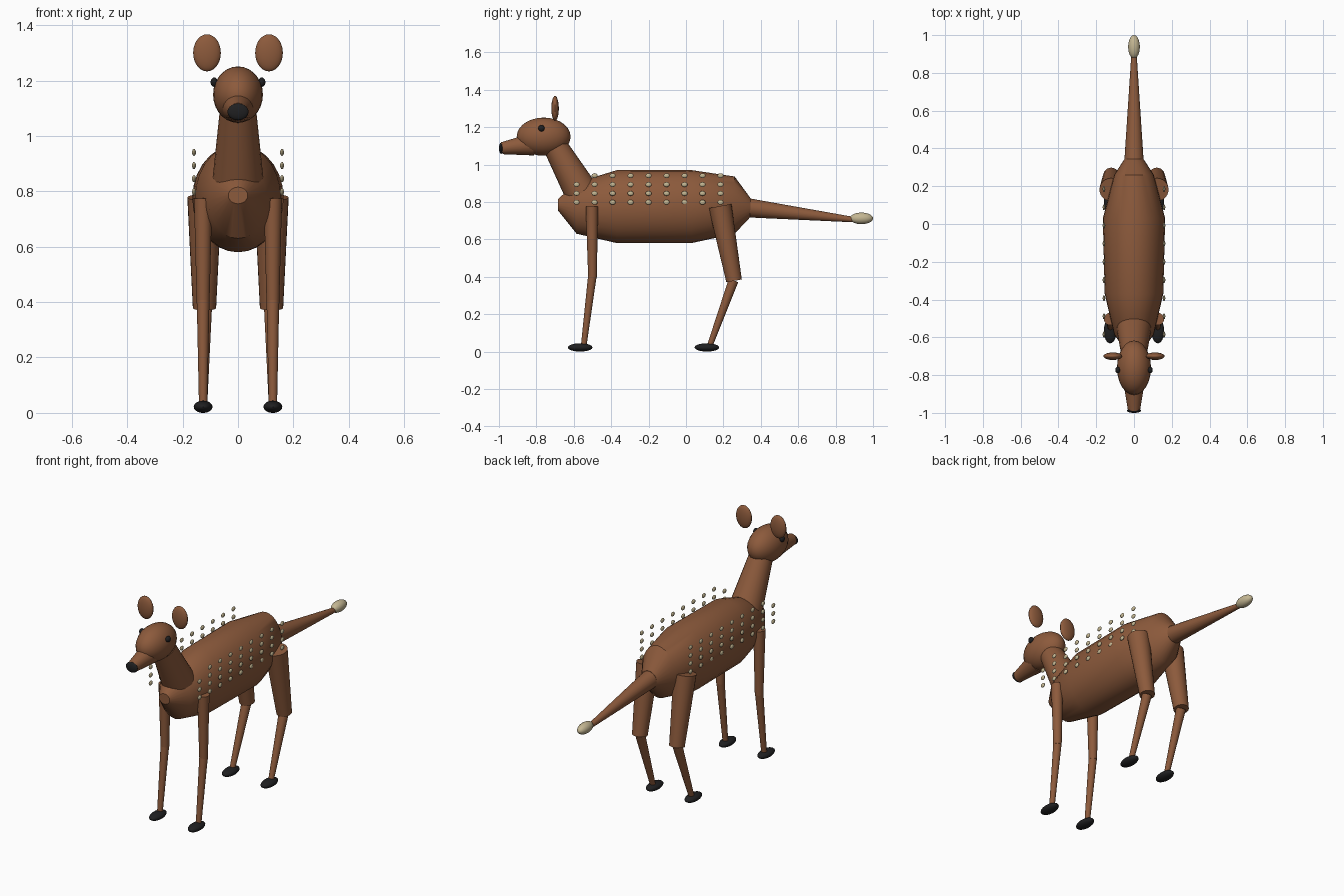
import bpy, bmesh, math
from mathutils import Vector, Matrix

cube = bpy.data.objects.get("Cube")
if cube:
    bpy.data.objects.remove(cube, do_unlink=True)


def material(name, rgb, rough=0.7):
    m = bpy.data.materials.new(name)
    m.use_nodes = True
    m.diffuse_color = (*rgb, 1)
    bsdf = m.node_tree.nodes["Principled BSDF"]
    bsdf.inputs["Base Color"].default_value = (*rgb, 1)
    bsdf.inputs["Roughness"].default_value = rough
    return m


BROWN = material("brown fur", (0.265, 0.103, 0.045))
CREAM = material("cream fur", (0.55, 0.47, 0.29))
BLACK = material("black horn", (0.014, 0.014, 0.015))


def finish(name, bm, mat):
    bmesh.ops.recalc_face_normals(bm, faces=bm.faces)
    mesh = bpy.data.meshes.new(name)
    bm.to_mesh(mesh)
    bm.free()
    mesh.materials.append(mat)
    ob = bpy.data.objects.new(name, mesh)
    bpy.context.collection.objects.link(ob)
    bpy.ops.object.select_all(action="DESELECT")
    bpy.context.view_layer.objects.active = ob
    ob.select_set(True)
    bpy.ops.object.shade_smooth_by_angle(angle=math.radians(35))
    return ob


def add_ball(bm, centre, radii, seg=24, rings=14):
    m = Matrix.Translation(centre) @ Matrix.Diagonal((*radii, 1))
    bmesh.ops.create_uvsphere(bm, u_segments=seg, v_segments=rings, radius=1, matrix=m)


def ball(name, centre, radii, mat):
    bm = bmesh.new()
    add_ball(bm, centre, radii)
    return finish(name, bm, mat)


def limb(name, a, b, ra, rb, mat=BROWN):
    # tapered cylinder from point a to point b
    a, b = Vector(a), Vector(b)
    d = b - a
    m = Matrix.Translation((a + b) / 2) @ d.to_track_quat("Z", "Y").to_matrix().to_4x4()
    bm = bmesh.new()
    bmesh.ops.create_cone(bm, cap_ends=True, segments=24, radius1=ra, radius2=rb,
                          depth=d.length, matrix=m)
    return finish(name, bm, mat)


def loft(name, sections, mat, n=28):
    # elliptical sections along y: (y, centre z, half width, half height)
    bm = bmesh.new()
    loops = []
    for y, z, rx, rz in sections:
        loops.append([bm.verts.new((rx * math.cos(t), y, z + rz * math.sin(t)))
                      for t in (2 * math.pi * i / n for i in range(n))])
    for p, q in zip(loops, loops[1:]):
        for i in range(n):
            j = (i + 1) % n
            bm.faces.new((p[i], p[j], q[j], q[i]))
    bm.faces.new(loops[0])
    bm.faces.new(loops[-1])
    return finish(name, bm, mat)


# Trunk, neck and tail
loft("body", [(-0.685, 0.785, 0.035, 0.03), (-0.585, 0.767, 0.105, 0.137),
              (-0.37, 0.775, 0.155, 0.195), (0.03, 0.775, 0.165, 0.195),
              (0.26, 0.783, 0.105, 0.153), (0.345, 0.77, 0.05, 0.05)], BROWN)
limb("neck", (0, -0.555, 0.845), (0, -0.695, 1.09), 0.092, 0.066)
limb("tail", (0, 0.335, 0.768), (0, 0.9, 0.705), 0.051, 0.014)
ball("tail_tip", (0, 0.938, 0.712), (0.031, 0.062, 0.031), CREAM)

# Head
ball("head", (0, -0.761, 1.149), (0.09, 0.144, 0.102), BROWN)
limb("muzzle", (0, -0.82, 1.108), (0, -0.985, 1.087), 0.06, 0.032)
ball("nose", (0, -0.988, 1.087), (0.038, 0.012, 0.03), BLACK)

# Parts repeated on both sides
for side, s in (("left", 1), ("right", -1)):
    ball(f"{side}_eye", (s * 0.086, -0.773, 1.194), (0.013, 0.017, 0.017), BLACK)
    ball(f"{side}_ear", (s * 0.112, -0.7, 1.3), (0.05, 0.02, 0.067), BROWN)

    x = s * 0.126
    limb(f"{side}_front_upper_leg", (x, -0.503, 0.775), (x, -0.5, 0.395), 0.033, 0.023)
    limb(f"{side}_front_lower_leg", (x, -0.5, 0.41), (x, -0.547, 0.03), 0.023, 0.015)
    ball(f"{side}_front_hoof", (x, -0.566, 0.022), (0.034, 0.066, 0.022), BLACK)

    t = s * 0.121
    limb(f"{side}_thigh", (t, 0.182, 0.778), (t, 0.257, 0.378), 0.062, 0.042)
    limb(f"{side}_hind_lower_leg", (t, 0.254, 0.38), (x, 0.127, 0.03), 0.027, 0.015)
    ball(f"{side}_hind_hoof", (x, 0.112, 0.022), (0.034, 0.066, 0.022), BLACK)

    # Rows of flank spots; the top row starts one column later
    bm = bmesh.new()
    for col in range(9):
        for row in range(4):
            if not (col == 0 and row == 3):
                add_ball(bm, (s * 0.159, -0.585 + 0.0962 * col, 0.798 + 0.0475 * row),
                         (0.007, 0.016, 0.013), 12, 8)
    finish(f"{side}_flank_spots", bm, CREAM)
